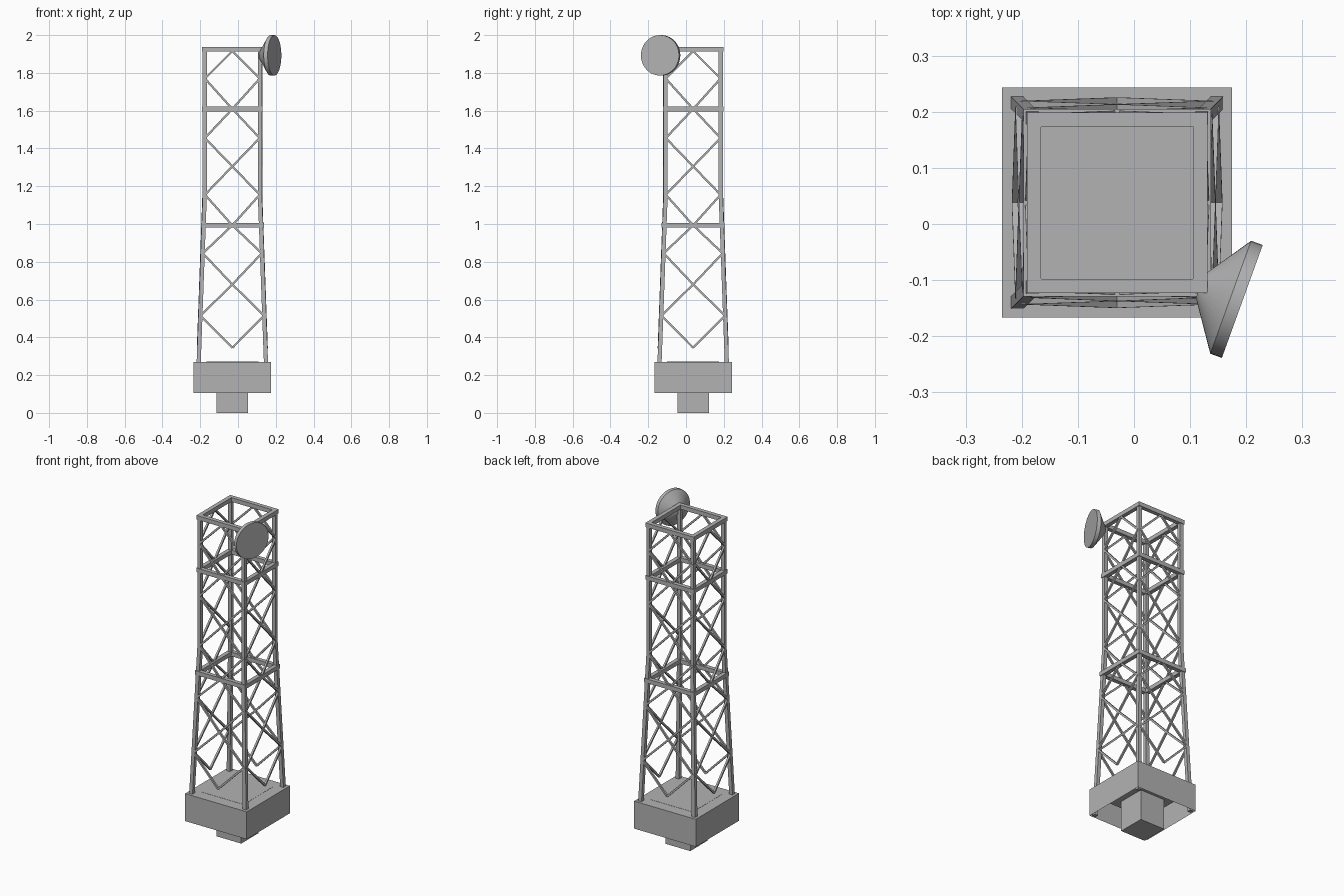
import bpy, bmesh, math
from mathutils import Vector, Matrix

if "Cube" in bpy.data.objects:
    bpy.data.objects.remove(bpy.data.objects["Cube"])

CX, CY = -0.030, 0.038          # tower axis
grey = bpy.data.materials.new("plain grey")
grey.diffuse_color = (0.45, 0.45, 0.45, 1)
grey.use_nodes = True
grey.node_tree.nodes["Principled BSDF"].inputs["Base Color"].default_value = grey.diffuse_color


def finish(name, bm, normals=True):
    if normals:
        bmesh.ops.recalc_face_normals(bm, faces=bm.faces)
    me = bpy.data.meshes.new(name)
    bm.to_mesh(me)
    bm.free()
    me.materials.append(grey)
    ob = bpy.data.objects.new(name, me)
    bpy.context.collection.objects.link(ob)
    return ob


def half(z):
    """Outer half width of the tower at height z."""
    return 0.157 + max(0, 1.15 - z) * 0.0363


def loft(bm, rings):
    """Closed prism through rings of equal point count."""
    vs = [[bm.verts.new(p) for p in r] for r in rings]
    n = len(vs[0])
    for a, b in zip(vs, vs[1:]):
        for i in range(n):
            bm.faces.new((a[i], a[(i + 1) % n], b[(i + 1) % n], b[i]))
    bm.faces.new(vs[0][::-1])
    bm.faces.new(vs[-1])


def block(bm, hx, hy, z0, z1, x=CX, y=CY):
    loft(bm, [[(x + sx * hx, y + sy * hy, z) for sx, sy in
               ((-1, -1), (1, -1), (1, 1), (-1, 1))] for z in (z0, z1)])


def bar(bm, a, b, w, out):
    """Square bar between two points, one side facing out."""
    d = (b - a).normalized()
    s = d.cross(out).normalized() * w / 2
    t = d.cross(s).normalized() * w / 2
    loft(bm, [[p - s - t, p + s - t, p + s + t, p - s + t] for p in (a, b)])


# base housing, open underneath
bm = bmesh.new()
block(bm, 0.205, 0.205, 0.105, 0.27)
bmesh.ops.recalc_face_normals(bm, faces=bm.faces)
bmesh.ops.delete(bm, geom=[f for f in bm.faces if f.normal.z < -0.9], context='FACES_ONLY')
finish("base_housing", bm, False)

# inner plate and foot block
bm = bmesh.new()
block(bm, 0.138, 0.138, 0.185, 0.271)
finish("base_inner_block", bm)
bm = bmesh.new()
block(bm, 0.083, 0.083, 0, 0.19)
finish("foot_block", bm)

# four legs, tapering below the bend
bm = bmesh.new()
W = 0.022
for sx in (-1, 1):
    for sy in (-1, 1):
        loft(bm, [[(CX + sx * (half(z) - u), CY + sy * (half(z) - v), z)
                   for u, v in ((0, 0), (W, 0), (W, W), (0, W))]
                  for z in (0.105, 1.15, 1.935)])
finish("legs", bm)

# three square frames
bm = bmesh.new()
for z, h in ((0.993, 0.167), (1.609, 0.161), (1.925, 0.161)):
    for s in (-1, 1):
        block(bm, h, 0.0125, z - 0.0125, z + 0.0125, CX, CY + s * (h - 0.0125))
        block(bm, 0.0125, h - 0.025, z - 0.0125, z + 0.0125, CX + s * (h - 0.0125), CY)
finish("frames", bm)

# diamond lattice on every side
bm = bmesh.new()
zs = (0.345, 0.515, 0.68, 0.845, 0.993, 1.155, 1.305, 1.455, 1.609, 1.77, 1.915)
for k in range(4):
    rot = Matrix.Translation((CX, CY, 0)) @ Matrix.Rotation(k * math.pi / 2, 4, 'Z')
    out = rot.to_3x3() @ Vector((0, -1, 0))
    for s in (-1, 1):
        pts = [rot @ Vector((s * (half(z) - 0.012) * (i % 2), -half(z) + 0.004, z))
               for i, z in enumerate(zs)]
        for a, b in zip(pts, pts[1:]):
            bar(bm, a, b, 0.011, out)
finish("lattice_braces", bm)

# dish with a conical back
bm = bmesh.new()
N = 40
axis = Vector((0.94, -0.34, 0)).normalized()
side = axis.cross(Vector((0, 0, 1)))
face = Vector((0.193, -0.138, 1.893))
loft(bm, [[face - axis * d + (side * math.cos(2 * math.pi * i / N)
           + Vector((0, 0, 1)) * math.sin(2 * math.pi * i / N)) * r for i in range(N)]
          for d, r in ((0.08, 0.022), (0.022, 0.107), (0, 0.107))])
dish = finish("dish", bm)
bpy.context.view_layer.objects.active = dish
dish.select_set(True)
bpy.ops.object.shade_smooth_by_angle(angle=math.radians(30))
